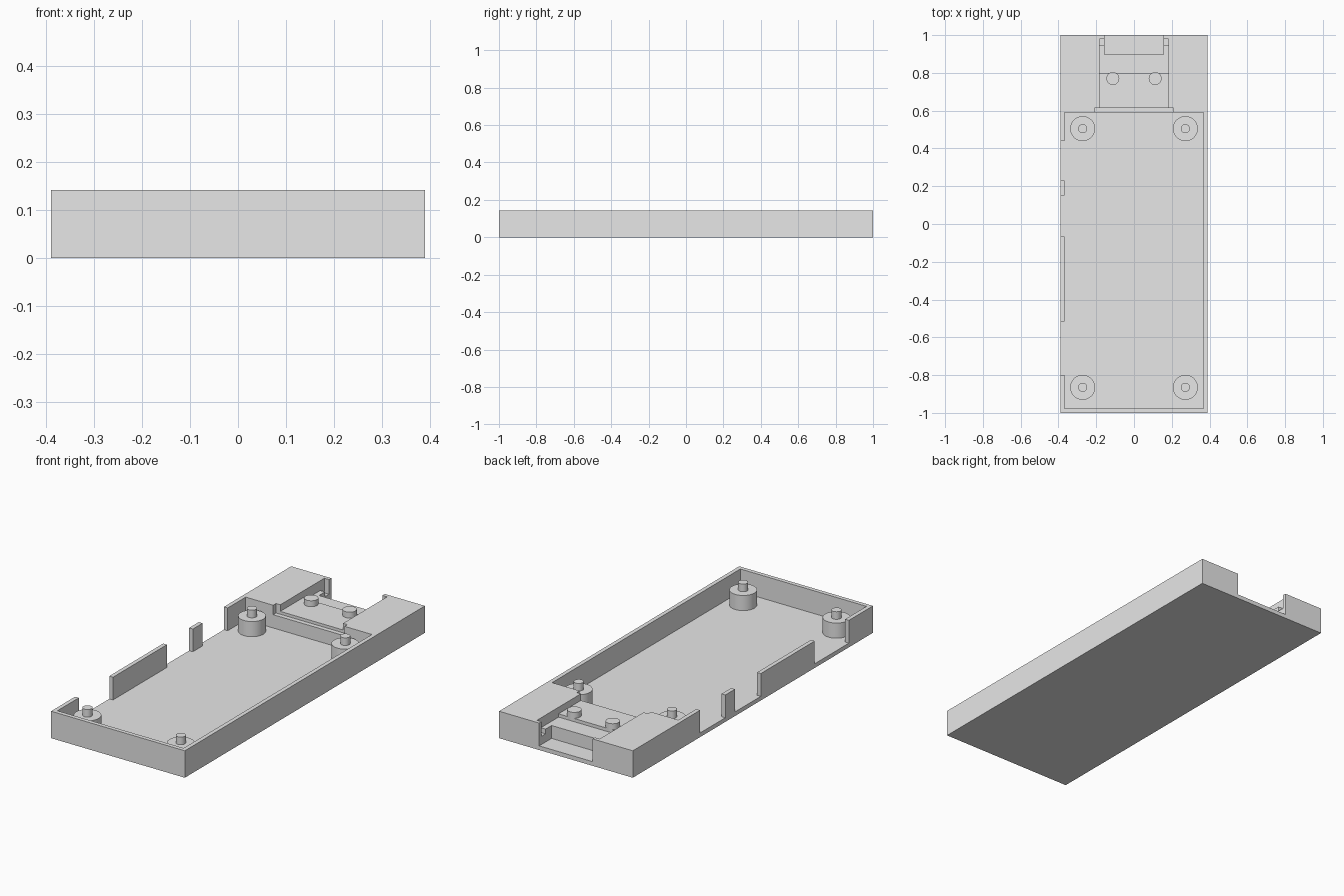
import bpy
import bmesh
from mathutils import Matrix, Vector

old = bpy.data.objects.get("Cube")
if old:
    bpy.data.objects.remove(old, do_unlink=True)

# Single plain grey plastic
grey = bpy.data.materials.new("grey_plastic")
grey.use_nodes = True
colour = (0.8, 0.8, 0.8, 1)
grey.diffuse_color = colour
grey.node_tree.nodes["Principled BSDF"].inputs["Base Color"].default_value = colour

WIDTH, LENGTH, HEIGHT = 0.39, 1.0, 0.142   # half width, half length, full height
WALL, FLOOR = 0.022, 0.022
BLOCK_Y = 0.59                             # inner face of the solid rear block
ABOVE = 0.2


def make_object(name, bm):
    mesh = bpy.data.meshes.new(name)
    bm.to_mesh(mesh)
    bm.free()
    mesh.materials.append(grey)
    obj = bpy.data.objects.new(name, mesh)
    bpy.context.collection.objects.link(obj)
    return obj


def box(name, x0, x1, y0, y1, z0, z1):
    bm = bmesh.new()
    low, high = Vector((x0, y0, z0)), Vector((x1, y1, z1))
    size = Matrix.Diagonal((*(high - low), 1))
    bmesh.ops.create_cube(bm, size=1, matrix=Matrix.Translation((low + high) / 2) @ size)
    return make_object(name, bm)


def cylinder(name, x, y, radius, z0, z1):
    bm = bmesh.new()
    bmesh.ops.create_cone(bm, cap_ends=True, segments=48, radius1=radius, radius2=radius,
                          depth=z1 - z0, matrix=Matrix.Translation((x, y, (z0 + z1) / 2)))
    obj = make_object(name, bm)
    bpy.ops.object.select_all(action="DESELECT")
    obj.select_set(True)
    bpy.context.view_layer.objects.active = obj
    bpy.ops.object.shade_smooth_by_angle()
    return obj


def cut(target, *bounds):
    cutter = box("cutter", *bounds)
    cutter.hide_render = True
    mod = target.modifiers.new("cut", "BOOLEAN")
    mod.operation = "DIFFERENCE"
    mod.solver = "EXACT"
    mod.object = cutter
    bpy.context.view_layer.objects.active = target
    bpy.ops.object.modifier_apply(modifier=mod.name)
    bpy.data.objects.remove(cutter, do_unlink=True)


# Tray with a solid block at the rear
tray = box("case_tray", -WIDTH, WIDTH, -LENGTH, LENGTH, 0, HEIGHT)
cut(tray, -WIDTH + WALL, WIDTH - WALL, -LENGTH + WALL, BLOCK_Y, FLOOR, ABOVE)

# Openings in the right side wall
for y0, y1 in [(-0.80, -0.515), (-0.066, 0.15), (0.23, 0.44)]:
    cut(tray, -WIDTH - 0.1, -WIDTH + WALL + 0.02, y0, y1, FLOOR, ABOVE)

# Connector channel: board slot, front shelf, lower rear shelf, side notches, mouth
cut(tray, -0.208, 0.208, BLOCK_Y - 0.02, 0.614, 0.092, ABOVE)
cut(tray, -0.183, 0.183, 0.60, 0.947, 0.107, ABOVE)
cut(tray, -0.183, 0.183, 0.80, 0.98, 0.09, ABOVE)
cut(tray, -0.183, 0.183, 0.947, 0.98, 0.065, ABOVE)
cut(tray, -0.156, 0.156, 0.897, LENGTH + 0.1, FLOOR, ABOVE)

# Board standoffs with locating pins, and cable pegs on the shelf
for side, x in (("right", -1), ("left", 1)):
    for end, y in (("front", -0.865), ("rear", 0.505)):
        cylinder(f"standoff_{end}_{side}", x * 0.272, y, 0.066, FLOOR - 0.005, 0.102)
        cylinder(f"standoff_pin_{end}_{side}", x * 0.272, y, 0.024, 0.09, HEIGHT)
    cylinder(f"cable_peg_{side}", x * 0.112, 0.77, 0.034, 0.095, 0.138)
